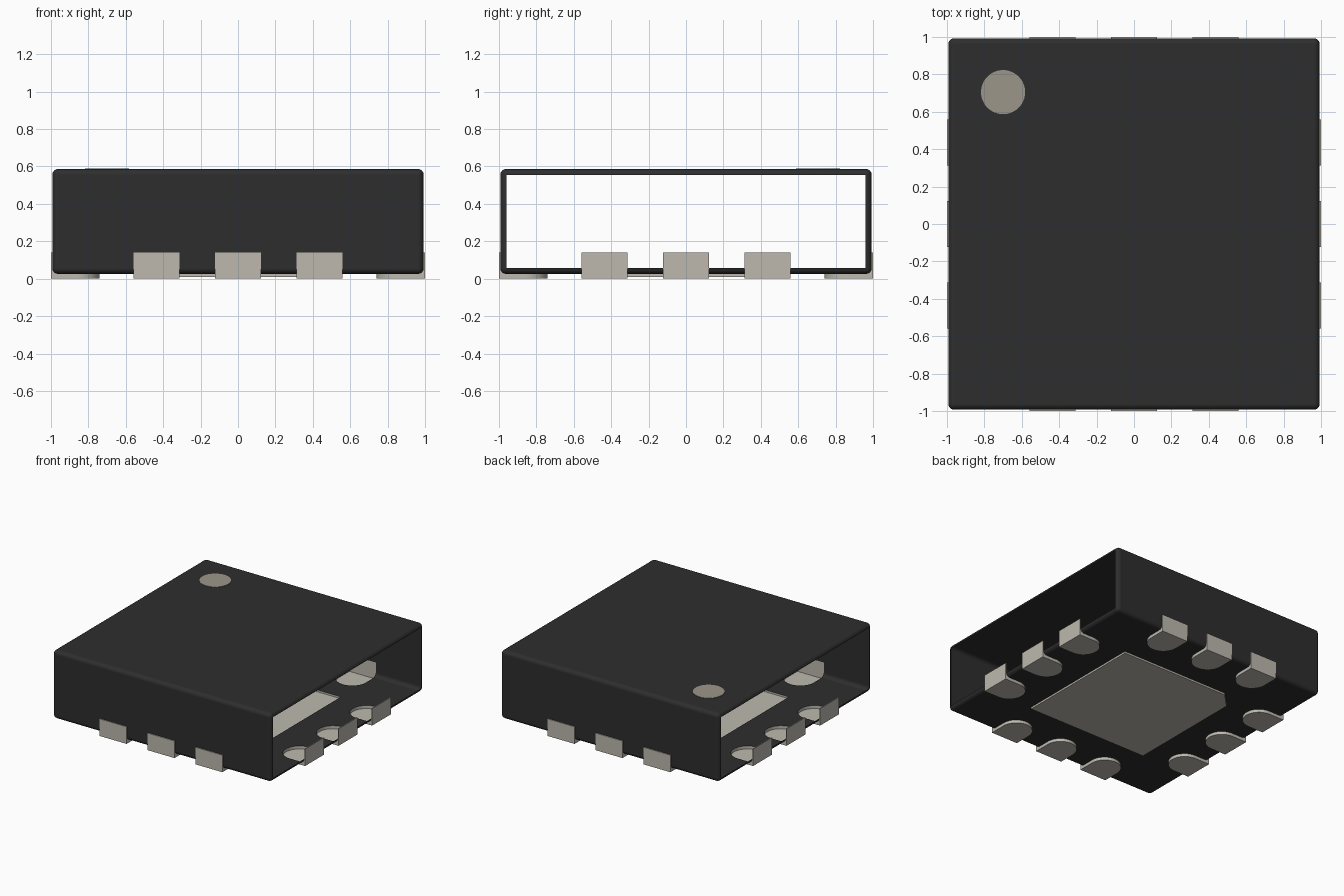
import bpy
import bmesh
import math
from mathutils import Matrix

cube = bpy.data.objects.get("Cube")
if cube:
    bpy.data.objects.remove(cube, do_unlink=True)


def make_material(name, color):
    mat = bpy.data.materials.new(name)
    mat.use_nodes = True
    mat.diffuse_color = (*color, 1)
    mat.node_tree.nodes["Principled BSDF"].inputs["Base Color"].default_value = (*color, 1)
    return mat


black = make_material("black plastic", (0.027, 0.027, 0.027))
metal = make_material("tinned metal", (0.51, 0.485, 0.43))
marker = make_material("marker beige", (0.33, 0.305, 0.25))

HALF = 0.993                 # body half width
BOTTOM, TOP = 0.025, 0.587   # body underside and top
PITCH, LEAD_R = 0.435, 0.1225


def add_object(name, bm, slot, mats=(black, metal)):
    bmesh.ops.recalc_face_normals(bm, faces=bm.faces)
    for f in bm.faces:
        f.material_index = slot
    me = bpy.data.meshes.new(name)
    bm.to_mesh(me)
    bm.free()
    for m in mats:
        me.materials.append(m)
    ob = bpy.data.objects.new(name, me)
    bpy.context.collection.objects.link(ob)
    return ob


def prism(outline, z0, z1):
    bm = bmesh.new()
    face = bm.faces.new([bm.verts.new((x, y, z0)) for x, y in outline])
    top = bmesh.ops.extrude_face_region(bm, geom=[face])["geom"]
    verts = [g for g in top if isinstance(g, bmesh.types.BMVert)]
    bmesh.ops.translate(bm, verts=verts, vec=(0, 0, z1 - z0))
    return bm


# Moulded body: box with small fillets
bm = bmesh.new()
bmesh.ops.create_cube(bm, size=1)
bmesh.ops.scale(bm, vec=(2 * HALF, 2 * HALF, TOP - BOTTOM), verts=bm.verts)
bmesh.ops.translate(bm, vec=(0, 0, (TOP + BOTTOM) / 2), verts=bm.verts)
bmesh.ops.bevel(bm, geom=bm.edges[:], offset=0.032, segments=4, profile=0.5, affect='EDGES')
body = add_object("body", bm, 0)

# Leads: rounded inner end, flat outer end, three per side
arc = [(LEAD_R * math.cos(math.pi * i / 16), -1 + 2.12 * LEAD_R - 0.12 * LEAD_R
        + 0.015 - LEAD_R + LEAD_R * math.sin(math.pi * i / 16)) for i in range(17)]
lead_outline = [(-LEAD_R, -1), (LEAD_R, -1)] + arc
metal_parts = []
for turn, side in enumerate(("front", "left", "back", "right")):
    for i in range(3):
        bm = prism(lead_outline, 0, 0.14)
        bmesh.ops.translate(bm, vec=((i - 1) * PITCH, 0, 0), verts=bm.verts)
        bmesh.ops.rotate(bm, verts=bm.verts, cent=(0, 0, 0),
                         matrix=Matrix.Rotation(turn * math.pi / 2, 3, 'Z'))
        metal_parts.append(add_object(f"{side}_lead_{i + 1}", bm, 1))

# Thermal pad with one clipped corner
P, C = 0.55, 0.12
pad = prism([(-P, -P), (P, -P), (P, P), (C - P, P), (-P, P - C)], 0.01, 0.1)
metal_parts.append(add_object("thermal_pad", pad, 1))


# Fuse the parts into one outer skin: cut each by the other, drop the buried faces
def cut_mesh(ob, cutters):
    for c in cutters:
        mod = ob.modifiers.new("cut", 'BOOLEAN')
        mod.operation, mod.solver, mod.object = 'DIFFERENCE', 'EXACT', c
    bpy.context.view_layer.update()
    dg = bpy.context.evaluated_depsgraph_get()
    me = bpy.data.meshes.new_from_object(ob.evaluated_get(dg))
    ob.modifiers.clear()
    return me


def keep_skin(ob, me, slot, mat, open_ends=False):
    bm = bmesh.new()
    bm.from_mesh(me)
    bm.normal_update()
    drop = [f for f in bm.faces if f.material_index != slot
            or (open_ends and abs(f.normal.x) > 0.999)]
    bmesh.ops.delete(bm, geom=drop, context='FACES')
    for f in bm.faces:
        f.material_index = 0
        f.smooth = True
    bm.to_mesh(me)
    bm.free()
    me.materials.clear()
    me.materials.append(mat)
    me.set_sharp_from_angle(angle=math.radians(35))
    ob.data = me
    mod = ob.modifiers.new("even shading", 'WEIGHTED_NORMAL')
    mod.keep_sharp = True


body_skin = cut_mesh(body, metal_parts)
metal_skins = [cut_mesh(part, [body]) for part in metal_parts]
keep_skin(body, body_skin, 0, black, open_ends=True)
for part, skin in zip(metal_parts, metal_skins):
    keep_skin(part, skin, 1, metal)

# Round pin marker on top
bm = bmesh.new()
bmesh.ops.create_cone(bm, cap_ends=True, segments=48, radius1=0.118, radius2=0.118, depth=0.004,
                      matrix=Matrix.Translation((-0.7, 0.705, TOP + 0.001)))
add_object("pin_marker", bm, 0, (marker,))
